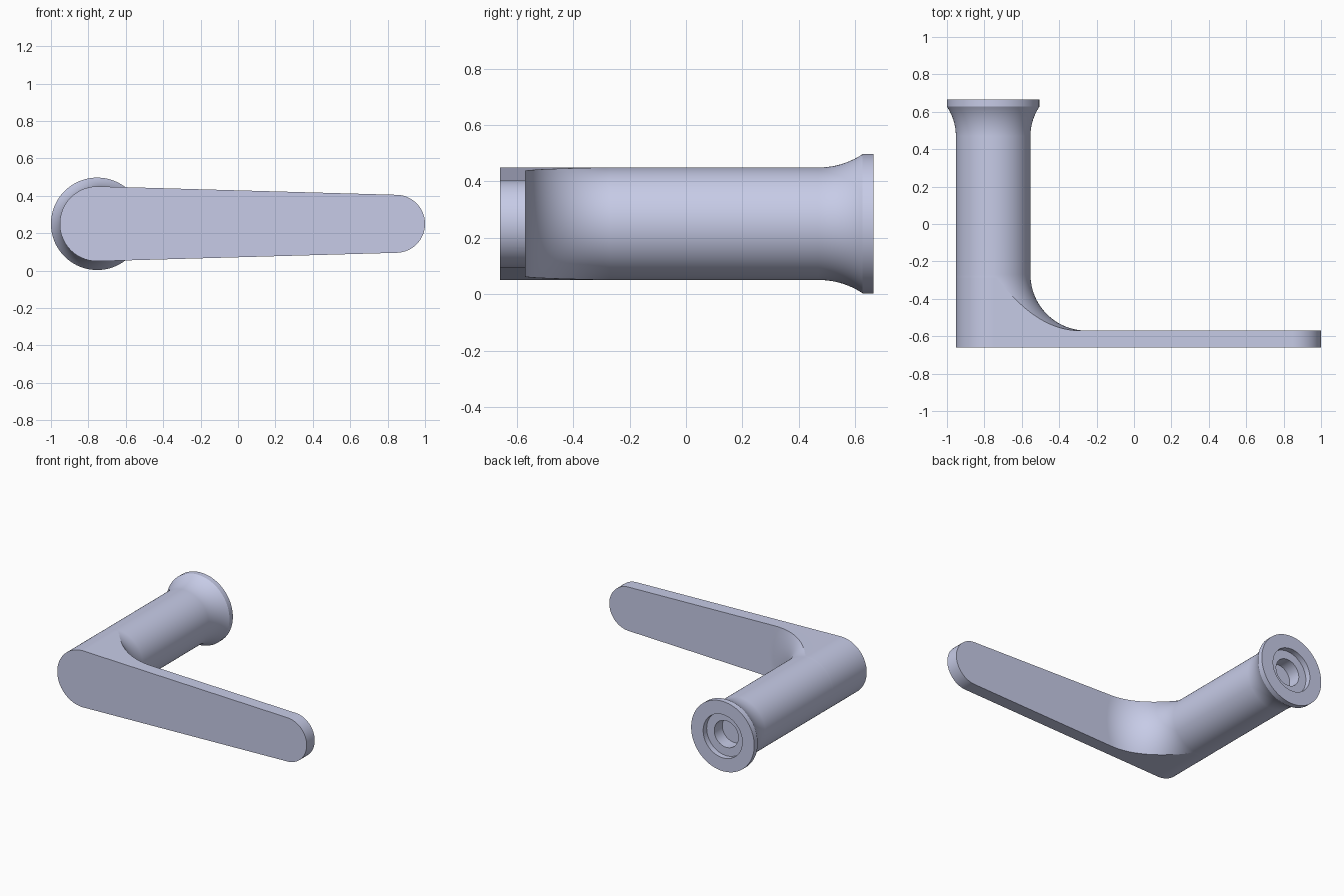
import bpy, bmesh, math

cube = bpy.data.objects.get("Cube")
if cube:
    bpy.data.objects.remove(cube, do_unlink=True)

AXIS_X, AXIS_Z = -0.753, 0.25      # stem axis, running along y
STEM_R, TIP_X, TIP_R = 0.2, 0.845, 0.155
FRONT, PLATE_BACK, JOIN, BACK = -0.66, -0.57, -0.1, 0.665
SEG = 128

metal = bpy.data.materials.new("pale blue grey metal")
metal.use_nodes = True
colour = (0.57, 0.60, 0.80, 1)
metal.diffuse_color = colour
metal.node_tree.nodes["Principled BSDF"].inputs["Base Color"].default_value = colour


def loft(name, rings):
    """Join equal rings of points into a closed solid."""
    bm = bmesh.new()
    loops = [[bm.verts.new(p) for p in ring] for ring in rings]
    for a, b in zip(loops, loops[1:]):
        for i in range(len(a)):
            j = (i + 1) % len(a)
            bm.faces.new((a[i], a[j], b[j], b[i]))
    bm.faces.new(loops[0])
    bm.faces.new(loops[-1])
    bmesh.ops.recalc_face_normals(bm, faces=bm.faces)
    mesh = bpy.data.meshes.new(name)
    bm.to_mesh(mesh)
    bm.free()
    mesh.materials.append(metal)
    obj = bpy.data.objects.new(name, mesh)
    bpy.context.collection.objects.link(obj)
    return obj


def lathe(name, profile):
    """Turn (radius, y) points around the stem axis."""
    turns = [2 * math.pi * i / SEG for i in range(SEG)]
    return loft(name, [[(AXIS_X + r * math.cos(t), y, AXIS_Z + r * math.sin(t))
                        for t in turns] for r, y in profile])


def smooth(obj):
    obj.data.shade_smooth()
    obj.data.set_sharp_from_angle(angle=math.radians(15))
    mod = obj.modifiers.new("even shading", 'WEIGHTED_NORMAL')
    mod.keep_sharp = True


def arc(x, radius, start, end, steps=48):
    return [(x + radius * math.cos(a), AXIS_Z + radius * math.sin(a))
            for a in (start + (end - start) * i / steps for i in range(steps + 1))]


# Tapered lever outline: two round ends joined by tangent lines
tangent = math.acos((STEM_R - TIP_R) / (TIP_X - AXIS_X))
outline = (arc(TIP_X, TIP_R, -tangent, tangent)
           + arc(AXIS_X, STEM_R, tangent, 2 * math.pi - tangent, 72))
lever = loft("lever", [[(x, y, z) for x, z in outline] for y in (FRONT, JOIN)])

# Turned envelope that leaves the plate, the round fillet and the stem root
root_r, fillet = STEM_R - 0.0005, 0.3
envelope = [(2.2, FRONT - 0.2), (2.2, PLATE_BACK)]
for i in range(33):
    a = math.pi / 2 * i / 32
    envelope.append((root_r + fillet * (1 - math.sin(a)),
                     PLATE_BACK + fillet * (1 - math.cos(a))))
envelope.append((root_r, 0.1))
cutter = lathe("fillet_envelope", envelope)
cutter.hide_render = True

mod = lever.modifiers.new("fillet", 'BOOLEAN')
mod.operation, mod.solver, mod.object = 'INTERSECT', 'EXACT', cutter
graph = bpy.context.evaluated_depsgraph_get()
carved = bpy.data.meshes.new_from_object(lever.evaluated_get(graph))
lever.modifiers.clear()
lever.data = carved
bpy.data.objects.remove(cutter, do_unlink=True)
smooth(lever)

# Stem with flared collar and stepped bore
flare_start, flare_end, collar_r, flare_r = 0.47, 0.627, 0.247, 0.283
profile = [(root_r, JOIN)]
for i in range(17):
    d = (flare_end - flare_start) * i / 16
    profile.append((root_r + flare_r - math.sqrt(flare_r ** 2 - d * d), flare_start + d))
profile += [(collar_r, flare_end), (collar_r, BACK),
            (0.153, BACK), (0.153, BACK - 0.04),
            (0.094, BACK - 0.04), (0.094, BACK - 0.13)]
stem = lathe("stem", profile)
smooth(stem)
